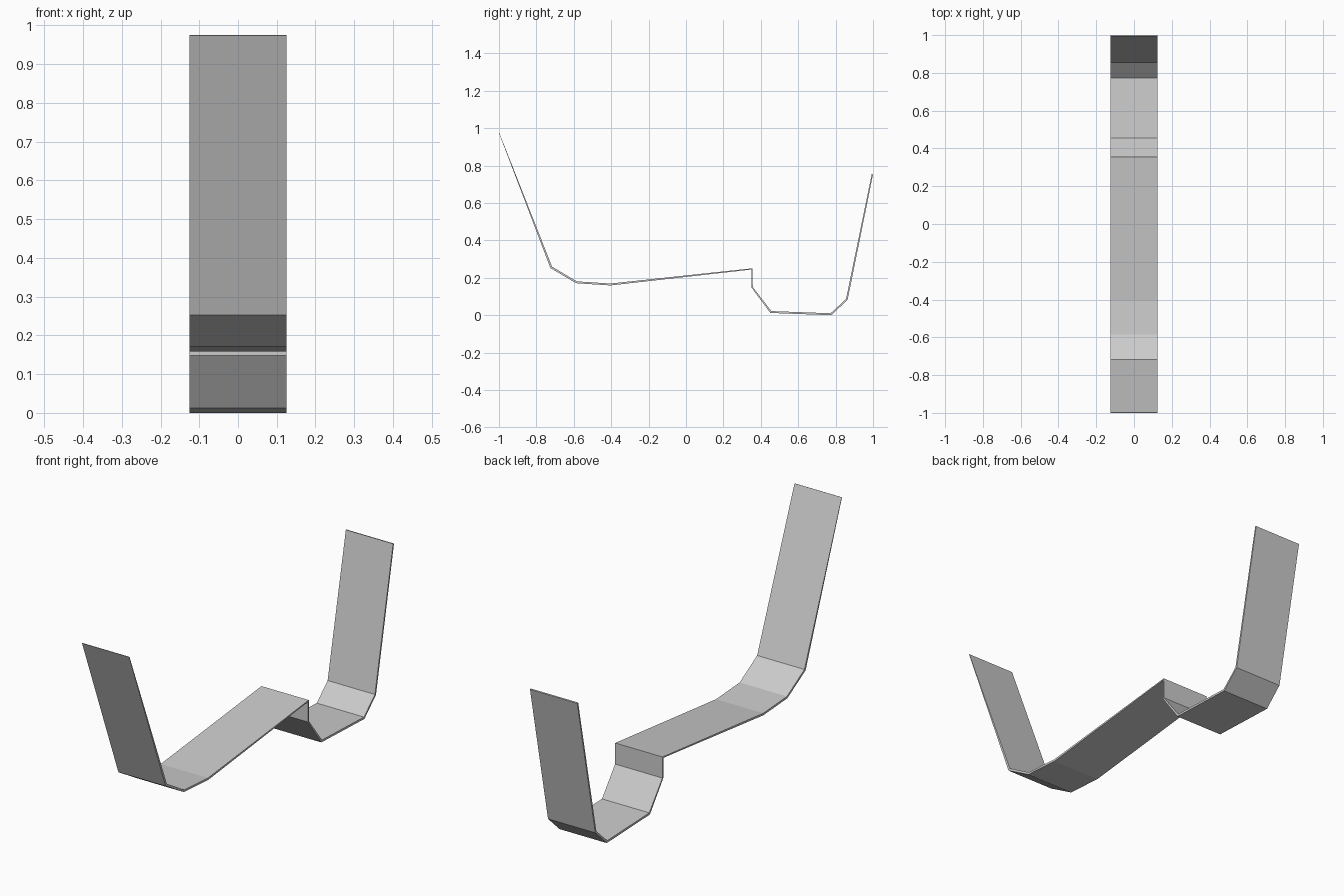
import bpy, bmesh
from mathutils import Vector

if "Cube" in bpy.data.objects:
    bpy.data.objects.remove(bpy.data.objects["Cube"])

HALF_WIDTH = 0.125

# Underside profile of the bent strip: (y, z, thickness)
profile = [
    (-1.0, 0.974, 0.002), (-0.725, 0.252, 0.011), (-0.587, 0.171, 0.010),
    (-0.405, 0.159, 0.010), (0.35, 0.244, 0.006), (0.35, 0.148, 0.007),
    (0.451, 0.012, 0.010), (0.777, 0.0, 0.010), (0.864, 0.082, 0.009),
    (1.0, 0.753, 0.007),
]


def mitred_offset(points):
    """Offset each profile point to the upper side along its mitre."""
    pts = [Vector(p[:2]) for p in points]
    normals = []
    for a, b in zip(pts, pts[1:]):
        d = (b - a).normalized()
        normals.append(Vector((-d.y, d.x)))
    result = []
    for i, p in enumerate(pts):
        n0 = normals[max(i - 1, 0)]
        n1 = normals[min(i, len(normals) - 1)]
        m = (n0 + n1).normalized()
        result.append(p + m * points[i][2] / m.dot(n0))
    return pts, result


# Bent strip: skin the two profiles, then extrude across the width
lower, upper = mitred_offset(profile)
bm = bmesh.new()
low = [bm.verts.new((-HALF_WIDTH, p.x, p.y)) for p in lower]
top = [bm.verts.new((-HALF_WIDTH, p.x, p.y)) for p in upper]
side = [bm.faces.new((low[i], low[i + 1], top[i + 1], top[i]))
        for i in range(len(low) - 1)]
ext = bmesh.ops.extrude_face_region(bm, geom=side, use_keep_orig=True)
moved = [g for g in ext["geom"] if isinstance(g, bmesh.types.BMVert)]
bmesh.ops.translate(bm, verts=moved, vec=(2 * HALF_WIDTH, 0, 0))
bmesh.ops.recalc_face_normals(bm, faces=bm.faces)

mesh = bpy.data.meshes.new("bent_strip")
bm.to_mesh(mesh)
bm.free()
strip = bpy.data.objects.new("bent_strip", mesh)
bpy.context.collection.objects.link(strip)
